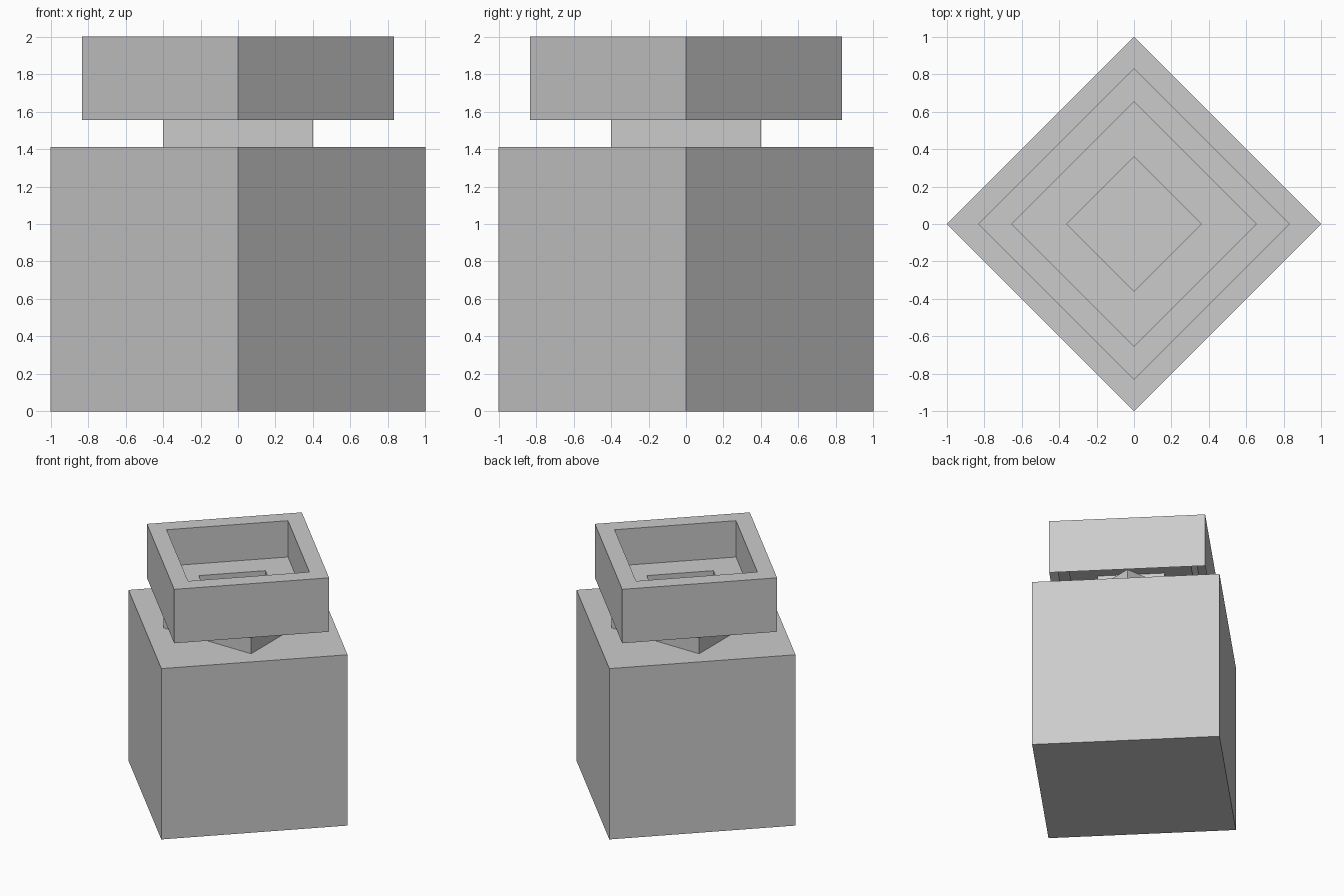
import bpy, math

if "Cube" in bpy.data.objects:
    bpy.data.objects.remove(bpy.data.objects["Cube"])


def loft(name, profile, start_deg, close_bottom=False, close_top=False):
    """Four-sided shell swept round z through (radius, height) points."""
    verts, faces = [], []
    for r, z in profile:
        for i in range(4):
            a = math.radians(start_deg + 90 * i)
            verts.append((r * math.cos(a), r * math.sin(a), z))
    for k in range(len(profile) - 1):
        for i in range(4):
            j = (i + 1) % 4
            faces.append((4 * k + i, 4 * k + j, 4 * k + 4 + j, 4 * k + 4 + i))
    if close_bottom:
        faces.append((3, 2, 1, 0))
    if close_top:
        n = len(verts)
        faces.append((n - 4, n - 3, n - 2, n - 1))
    mesh = bpy.data.meshes.new(name)
    mesh.from_pydata(verts, [], faces)
    obj = bpy.data.objects.new(name, mesh)
    bpy.context.collection.objects.link(obj)
    return obj


# Square body, corners on the axes
loft("body", [(1, 0), (1, 1.41)], 0, True, True)

# Neck block, turned 45 degrees to the body
loft("neck", [(0.4 * math.sqrt(2), 1.41), (0.4 * math.sqrt(2), 1.565)], 45, True, True)

# Open-bottomed collar: outer wall, rim, cup wall, cup floor and centre well
loft("collar", [(0.832, 1.555), (0.832, 2.0), (0.652, 2.0),
                (0.652, 1.70), (0.358, 1.70), (0.358, 1.56)], 0)
